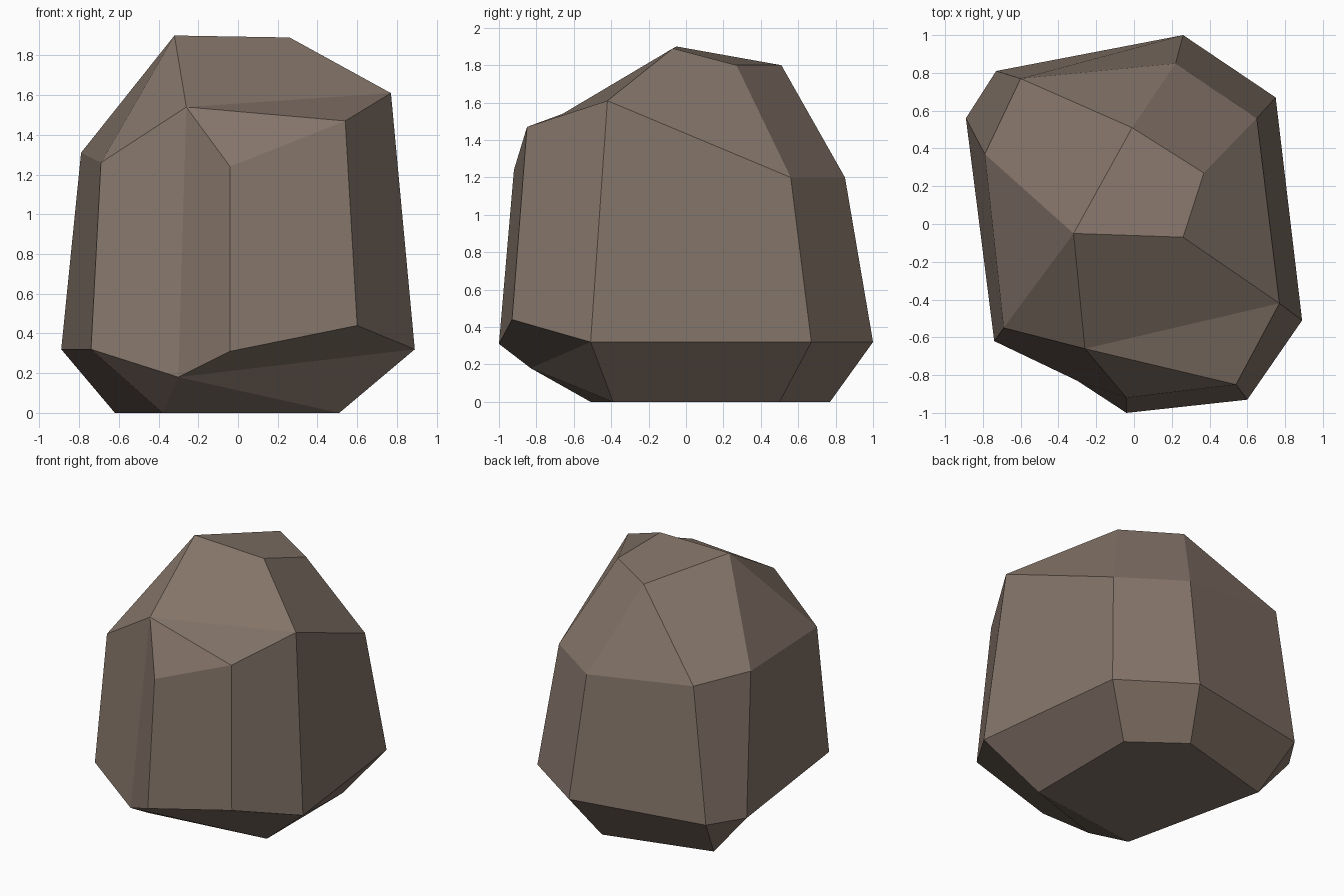
import bpy, bmesh

if "Cube" in bpy.data.objects:
    bpy.data.objects.remove(bpy.data.objects["Cube"])

# Four uneven cross-sections of the boulder, anticlockwise seen from above
base = [(-.62, .56, 0), (-.38, -.51, 0), (.51, -.39, 0), (.51, .50, 0), (.15, .77, 0)]
lower = [(-.74, -.62, .32), (-.30, -.83, .18), (-.04, -1, .31), (.60, -.93, .44),
         (.89, -.51, .32), (.75, .67, .32), (.26, 1, .32), (-.73, .81, .32), (-.89, .56, .32)]
upper = [(-.69, -.55, 1.26), (-.26, -.66, 1.54), (-.04, -.92, 1.24), (.54, -.85, 1.47),
         (.77, -.42, 1.61), (.65, .56, 1.20), (.22, .85, 1.20), (-.60, .77, 1.30), (-.79, .37, 1.31)]
crown = [(-.32, -.05, 1.90), (.26, -.07, 1.89), (.37, .27, 1.80), (-.01, .51, 1.80)]

bm = bmesh.new()
p, l, u, t = [[bm.verts.new(c) for c in ring] for ring in (base, lower, upper, crown)]


def facet(*verts):
    bm.faces.new(verts)


def fan(centre, chain):
    """Triangles from one corner to each step of a chain."""
    for a, b in zip(chain, chain[1:]):
        facet(centre, a, b)


# Flat underside and top
facet(*p)
facet(*t)

# Upright sides
for k in range(9):
    n = (k + 1) % 9
    facet(l[k], l[n], u[n], u[k])

# Chipped undercut between base and lower ring
facet(l[8], l[0], p[1], p[0])
fan(l[1], [l[0], p[1], p[2], l[4]])
facet(l[1], l[2], l[3], l[4])
facet(l[4], l[5], p[3], p[2])
facet(l[5], l[6], p[4], p[3])
facet(l[6], l[7], p[0], p[4])
facet(l[7], l[8], p[0])

# Sloping shoulders between upper ring and crown
fan(u[1], [u[2], u[3], u[4]])
facet(u[1], u[4], t[1], t[0])
facet(u[4], u[5], t[2], t[1])
facet(u[5], u[6], t[3], t[2])
facet(u[6], u[7], t[3])
facet(u[7], u[8], t[0], t[3])
fan(t[0], [u[8], u[0], u[1]])

bmesh.ops.recalc_face_normals(bm, faces=bm.faces[:])
mesh = bpy.data.meshes.new("boulder")
bm.to_mesh(mesh)
bm.free()

# Single brown stone colour
stone = bpy.data.materials.new("brown stone")
stone.diffuse_color = (.23, .175, .14, 1)
stone.use_nodes = True
stone.node_tree.nodes["Principled BSDF"].inputs["Base Color"].default_value = stone.diffuse_color
mesh.materials.append(stone)
bpy.context.collection.objects.link(bpy.data.objects.new("boulder", mesh))
